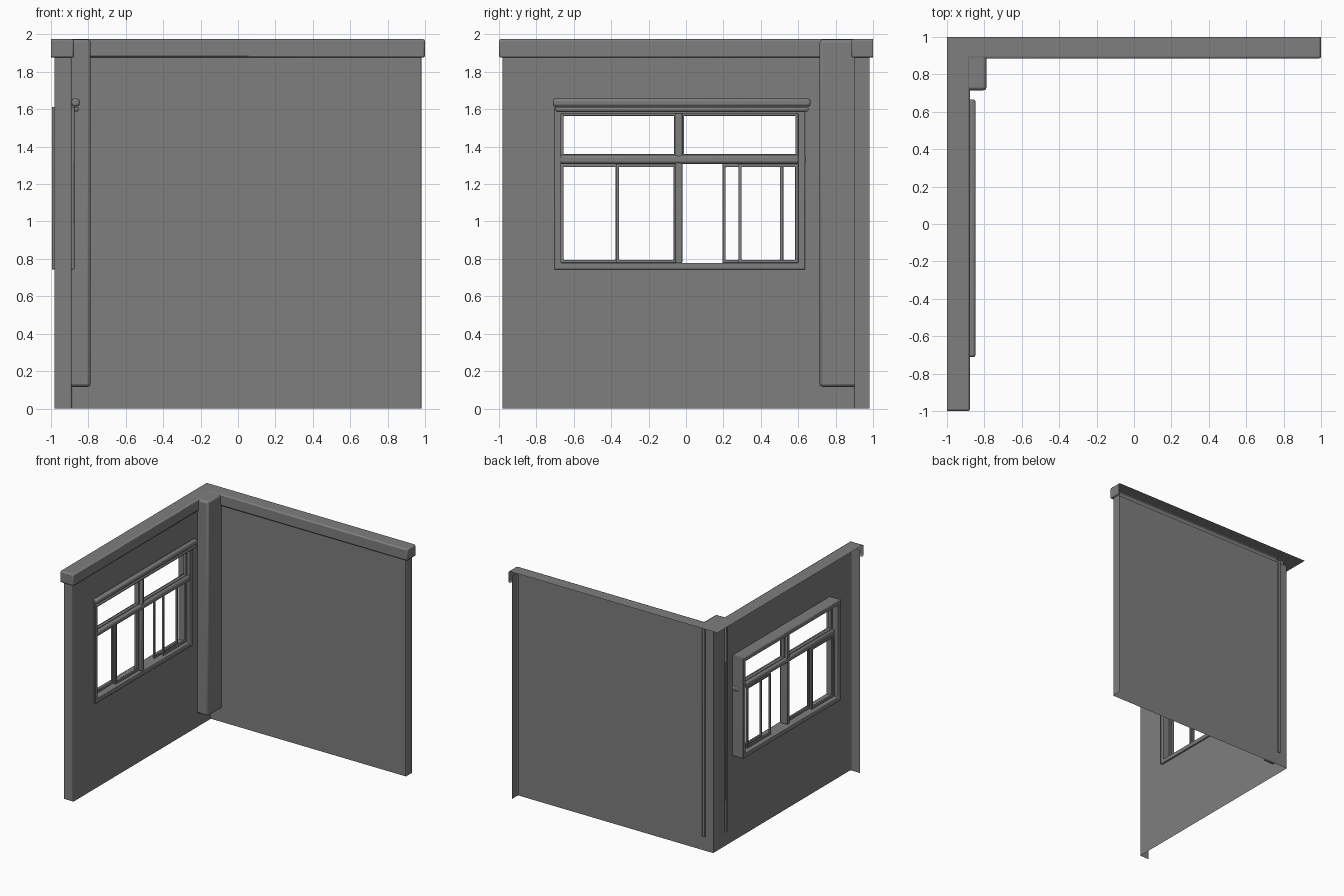
import bpy, bmesh
from mathutils import Vector

if "Cube" in bpy.data.objects:
    bpy.data.objects.remove(bpy.data.objects["Cube"])

# Dark grey shared by every part
DARK = bpy.data.materials.new("dark_grey")
DARK.diffuse_color = (0.21, 0.21, 0.21, 1)
DARK.use_nodes = True
DARK.node_tree.nodes["Principled BSDF"].inputs["Base Color"].default_value = DARK.diffuse_color


def finish(name, bm, bevel=0.0, seg=2):
    bmesh.ops.remove_doubles(bm, verts=bm.verts, dist=1e-5)
    me = bpy.data.meshes.new(name)
    bm.to_mesh(me)
    bm.free()
    me.materials.append(DARK)
    ob = bpy.data.objects.new(name, me)
    bpy.context.collection.objects.link(ob)
    if bevel:
        m = ob.modifiers.new("bevel", 'BEVEL')
        m.width, m.segments, m.limit_method = bevel, seg, 'ANGLE'
    bpy.context.view_layer.objects.active = ob
    ob.select_set(True)
    bpy.ops.object.shade_smooth_by_angle(angle=0.6)
    ob.select_set(False)
    return ob


def sweep(rows, cap=None):
    """Open sheet through rows of points; cap closes the last row through an extra point."""
    bm = bmesh.new()
    vs = [[bm.verts.new((x, y, z)) for x, y in pts] for z, pts in rows]
    for a, b in zip(vs, vs[1:]):
        for i in range(len(a) - 1):
            bm.faces.new((a[i], a[i + 1], b[i + 1], b[i]))
    if cap:
        bm.faces.new(vs[-1] + [bm.verts.new(cap)])
    return bm


def box(name, x, y, z, bevel=0.006, open_dirs=()):
    bm = bmesh.new()
    bmesh.ops.create_cube(bm, size=1)
    for v in bm.verts:
        v.co = [r[0] if c < 0 else r[1] for r, c in zip((x, y, z), v.co)]
    bm.normal_update()
    gone = [f for f in bm.faces if any(f.normal.dot(Vector(d)) > 0.9 for d in open_dirs)]
    bmesh.ops.delete(bm, geom=gone, context='FACES')
    return finish(name, bm, bevel)


def frame(name, x, y, z, w, bevel=0.003):
    """Rectangular picture frame in the y-z plane."""
    bm = bmesh.new()

    def loop(px, d):
        return [bm.verts.new((px, a, b)) for a, b in (
            (y[0] + d, z[0] + d), (y[1] - d, z[0] + d),
            (y[1] - d, z[1] - d), (y[0] + d, z[1] - d))]
    loops = [loop(x[1], 0), loop(x[1], w), loop(x[0], w), loop(x[0], 0)]
    for k in range(4):
        a, b = loops[k], loops[(k + 1) % 4]
        for i in range(4):
            j = (i + 1) % 4
            bm.faces.new((a[i], a[j], b[j], b[i]))
    bmesh.ops.recalc_face_normals(bm, faces=bm.faces)
    return finish(name, bm, bevel)


# Walls: one L-shaped sheet with end returns, open at the back
path = [(-.98, -.98), (-.89, -.98), (-.89, .9), (.98, .9), (.98, .98)]
bm = sweep([(0, path), (1.93, path)])
for co, no in (((0, -.68, 0), (0, 1, 0)), ((0, .61, 0), (0, 1, 0)),
               ((0, 0, .76), (0, 0, 1)), ((0, 0, 1.59), (0, 0, 1))):
    left = [f for f in bm.faces if f.calc_center_median().x < -.885]
    geom = left + list({e for f in left for e in f.edges}) + list({v for f in left for v in f.verts})
    bmesh.ops.bisect_plane(bm, geom=geom, plane_co=co, plane_no=no)
hole = []
for f in bm.faces:
    c = f.calc_center_median()
    if c.x < -.885 and -.68 < c.y < .61 and .76 < c.z < 1.59:
        hole.append(f)
bmesh.ops.delete(bm, geom=hole, context='FACES')
finish("walls", bm, 0.006)

# Cornice: lip, face and top, open at the back
lip = [(-1, -.985), (-.89, -.985), (-.89, .9), (.985, .9), (.985, 1)]
face = [(-1, -1), (-.877, -1), (-.877, .885), (1, .885), (1, 1)]
finish("cornice", sweep([(1.876, lip), (1.876, face), (1.975, face)], (-1, 1, 1.975)), 0.01)

# Corner pillar, with thin returns showing behind the walls
box("corner_pillar", (-.89, -.788), (.715, .9), (.116, 1.973), 0.016, ((-1, 0, 0), (0, 1, 0)))
box("pillar_return_back", (-.818, -.79), (.895, .91), (.12, 1.95), 0.005)
box("pillar_return_side", (-.9, -.885), (.717, .745), (.12, 1.95), 0.005)

# Window casing with head moulding
frame("window_casing", (-.995, -.875), (-.703, .636), (.742, 1.612), .036, 0.005)
box("window_head", (-.89, -.847), (-.712, .666), (1.615, 1.657), 0.012)
box("window_head_bead", (-.89, -.852), (-.698, .655), (1.588, 1.612), 0.008)
box("transom", (-.955, -.88), (-.69, .64), (1.308, 1.355), 0.014)
box("mullion", (-.955, -.885), (-.058, -.02), (.775, 1.58), 0.008)

# Fixed upper panes
for n, ys in (("left", (-.67, -.05)), ("right", (-.025, .6))):
    frame("upper_pane_" + n, (-.935, -.905), ys, (1.345, 1.58), .015)

# Sliding lower sashes on two tracks, one slid open
sashes = ((-.672, -.36, 0), (-.375, -.05, 1), (.195, .52, 0), (.28, .601, 1))
for i, (a, b, track) in enumerate(sashes):
    x = -.945 + .027 * track
    frame("sash_%d" % (i + 1), (x - .009, x + .009), (a, b), (.778, 1.308), .017)
